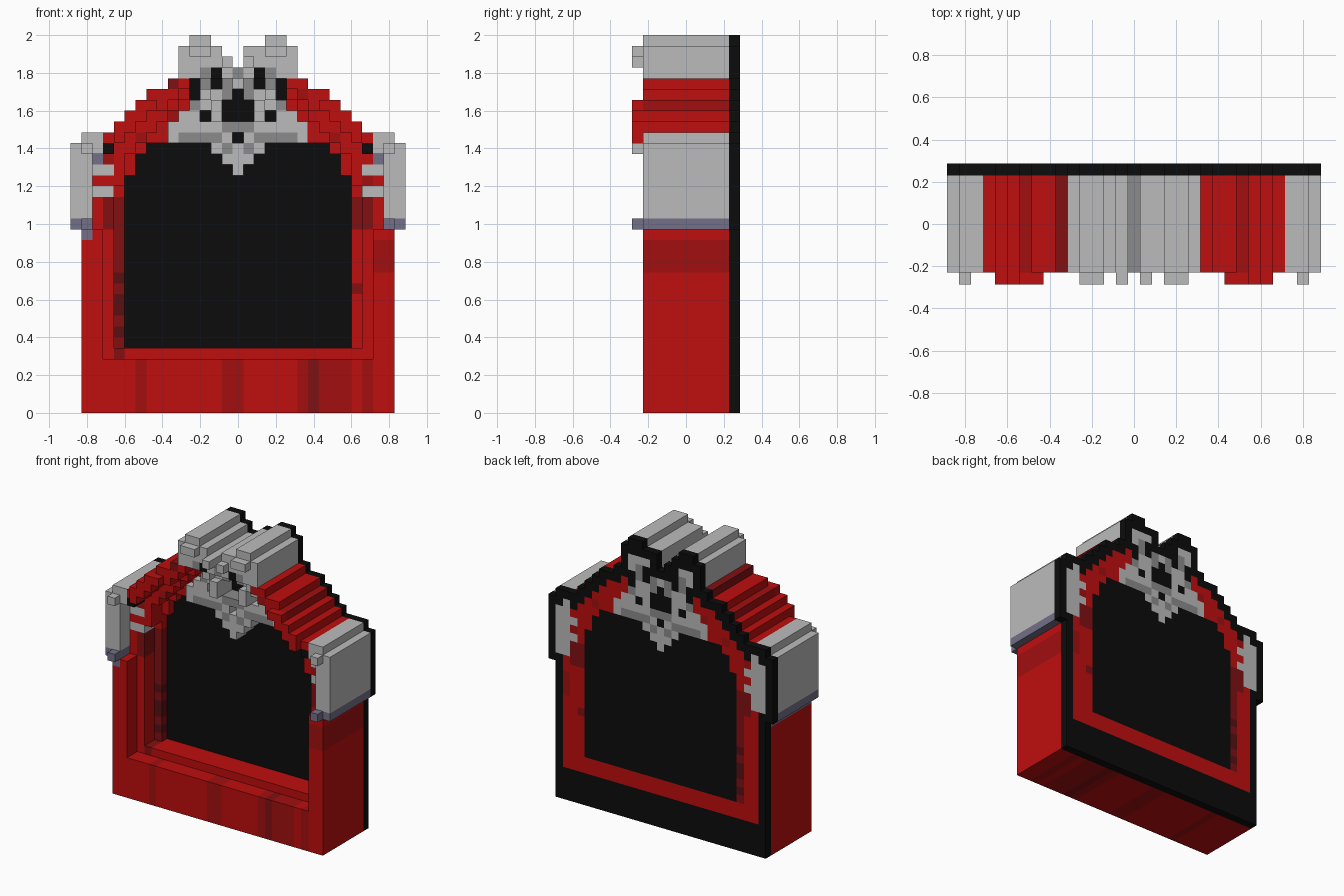
import bpy, bmesh

cube = bpy.data.objects.get("Cube")
if cube:
    bpy.data.objects.remove(cube, do_unlink=True)

U = 2 / 35            # block size
MID = 15              # centre column (columns 0..30, rows 0..34)

# Colours
COLOURS = [("bright_red", (0.52, 0.0044, 0.0044)), ("mid_red", (0.36, 0.0048, 0.0052)),
           ("dark_red", (0.22, 0.005, 0.006)), ("maroon", (0.10, 0.005, 0.006)),
           ("light_grey", (0.50, 0.50, 0.50)), ("mid_grey", (0.26, 0.26, 0.26)),
           ("slate_purple", (0.174, 0.162, 0.246)), ("black", (0.0037, 0.0037, 0.0037))]
RED, MIDRED, DARK, MAROON, LIGHT, GREY, SLATE, BLACK = range(8)
MATS = []
for label, rgb in COLOURS:
    m = bpy.data.materials.new(label)
    m.use_nodes = True
    m.diffuse_color = (*rgb, 1)
    bsdf = m.node_tree.nodes["Principled BSDF"]
    bsdf.inputs["Base Color"].default_value = (*rgb, 1)
    bsdf.inputs["Roughness"].default_value = 0.9
    MATS.append(m)


def blocks(name, cells, y0, y1):
    """Build a slab of blocks from {(column, row): colour}, y in block units."""
    bm = bmesh.new()
    for (c, r), colour in cells.items():
        x0, x1 = c - 15.5, c - 14.5
        z0, z1 = r, r + 1
        a, b, d, e = (x0, z0), (x1, z0), (x1, z1), (x0, z1)
        quads = [[(p[0], y0, p[1]) for p in (a, b, d, e)],
                 [(p[0], y1, p[1]) for p in (e, d, b, a)]]
        for p, q, n in ((a, b, (c, r - 1)), (b, d, (c + 1, r)),
                        (d, e, (c, r + 1)), (e, a, (c - 1, r))):
            if n not in cells:
                quads.append([(p[0], y0, p[1]), (p[0], y1, p[1]),
                              (q[0], y1, q[1]), (q[0], y0, q[1])])
        for quad in quads:
            f = bm.faces.new([bm.verts.new([k * U for k in v]) for v in quad])
            f.material_index = colour
    bmesh.ops.remove_doubles(bm, verts=bm.verts, dist=0.001)
    bmesh.ops.recalc_face_normals(bm, faces=bm.faces)
    me = bpy.data.meshes.new(name)
    bm.to_mesh(me)
    bm.free()
    for m in MATS:
        me.materials.append(m)
    ob = bpy.data.objects.new(name, me)
    bpy.context.collection.objects.link(ob)
    return ob


def spans(steps):
    """Cells of a symmetric shape from (first row, last row, half width)."""
    return {(c, r) for lo, hi, w in steps for r in range(lo, hi + 1)
            for c in range(MID - w, MID + w + 1)}


def both(cells):
    """Cells plus their mirror images."""
    return set(cells) | {(2 * MID - c, r) for c, r in cells}


# Outline and the three nested openings
outline = spans([(0, 16, 14), (17, 24, 15), (25, 25, 14), (26, 26, 11), (27, 27, 10),
                 (28, 28, 9), (29, 29, 8), (30, 30, 6), (31, 32, 5)])
outline -= {(15, 32)}
outline |= both([(c, 33) for c in range(10, 14)] + [(11, 34), (12, 34)]) | {(16, 33)}
outer_open = spans([(5, 16, 12), (17, 23, 13), (24, 24, 11), (25, 25, 10), (26, 26, 9),
                    (27, 27, 8), (28, 28, 6), (29, 29, 5), (30, 30, 4)])
middle_open = spans([(6, 20, 11), (21, 23, 10), (24, 24, 9), (25, 25, 8), (26, 26, 7),
                     (27, 27, 6), (28, 28, 5), (29, 30, 4)])
inner_open = spans([(6, 21, 10), (22, 23, 9), (24, 24, 8), (25, 26, 6), (27, 27, 5),
                    (28, 30, 4)])

# Crest pattern, left half from column 9 to the centre, rows 31 down to 22
CREST = [".LLMKLM", "..KMKML", "..KLLMK", "..MLLKK", ".LLKLKK",
         "LLLLLMM", "LMMMMLK", "....LML", ".....LL", "......L"]
CODE = {"L": LIGHT, "M": GREY, "K": BLACK}
crest = {}
for i, line in enumerate(CREST):
    for j, ch in enumerate(line):
        if ch in CODE:
            for c in (9 + j, 21 - j):
                crest[c, 31 - i] = CODE[ch]

# Colour rules
STRIPES = {6: MIDRED, 14: MIDRED, 15: MIDRED, 21: MIDRED, 22: DARK,
           23: MIDRED, 24: MIDRED, 25: MIDRED, 27: MIDRED}
NOTCHES = both([(2, 22), (3, 22), (2, 20), (3, 20), (2, 24)])


def tone(c, r):
    k = min(c, 30 - c)
    if r >= 31:
        return crest.get((c, r), LIGHT) if r == 31 else LIGHT
    if r == 17 and k < 2 or (k, r) == (2, 23) or (c, r) == (1, 16):
        return SLATE
    if 18 <= r <= 24 and k < 2 or r == 25 and k < 3 or (c, r) in NOTCHES:
        return LIGHT
    if (k, r) == (3, 24):
        return BLACK
    if r < 5:
        return STRIPES.get(c, RED)
    if c >= 28 and 13 <= r <= 15:
        return MIDRED
    if c == 4 and r < 17:
        return MAROON if r in (7, 9, 10, 12) else DARK
    if (c, r) in ((26, 11), (9, 30)) or k in (3, 4) and r in (17, 18, 19):
        return DARK
    if r > 19 and (c * 7 + r * 3) % 9 == 0:
        return MIDRED
    return RED


def shell(hole):
    return {p: tone(*p) for p in outline - hole}


# Stepped frame, front to back
blocks("front_frame", shell(outer_open), -4, -2)
blocks("middle_frame", shell(middle_open), -2, 0)
blocks("inner_rim", shell(inner_open), 0, 1)

# Dark panel closing the opening
blocks("centre_panel", {p: BLACK if p in inner_open else tone(*p) for p in outline}, 1, 4)

# Crest standing in the top of the opening
low_crest = {p: v for p, v in crest.items() if p[1] < 31 and v != BLACK}
blocks("crest", low_crest, -1, 1)
blocks("crest_ridge", {p: LIGHT for p in both([(12, 29), (13, 28), (13, 27), (15, 30)])}, -2, -1)


# Back plate: dark border with the ring and crest showing inside it
def back_tone(c, r):
    edge = any((c + i, r + j) not in outline for i in (-1, 0, 1) for j in (-1, 0, 1))
    if edge or r < 4:
        return BLACK
    if (c, r) in crest:
        return crest[c, r]
    if (c, r) in inner_open:
        return BLACK
    if 18 <= r <= 24 and min(c, 30 - c) < 3:
        return LIGHT
    return RED if r < 6 else tone(c, r)


blocks("back_plate", {p: back_tone(*p) for p in outline}, 4, 5)

# Small raised blocks on the front
blocks("horn_studs", {p: LIGHT for p in both([(11, 33), (12, 33), (14, 32)])}, -5, -4)
blocks("shoulder_studs", {p: LIGHT for p in both([(1, 24)])}, -5, -4)
blocks("lower_studs", {p: SLATE for p in both([(1, 17)])}, -5, -4)
arch = both([(4, 25), (4, 26), (5, 26), (5, 27), (6, 27), (6, 28), (7, 28)])
blocks("arch_studs", {p: RED for p in arch}, -5, -4)
